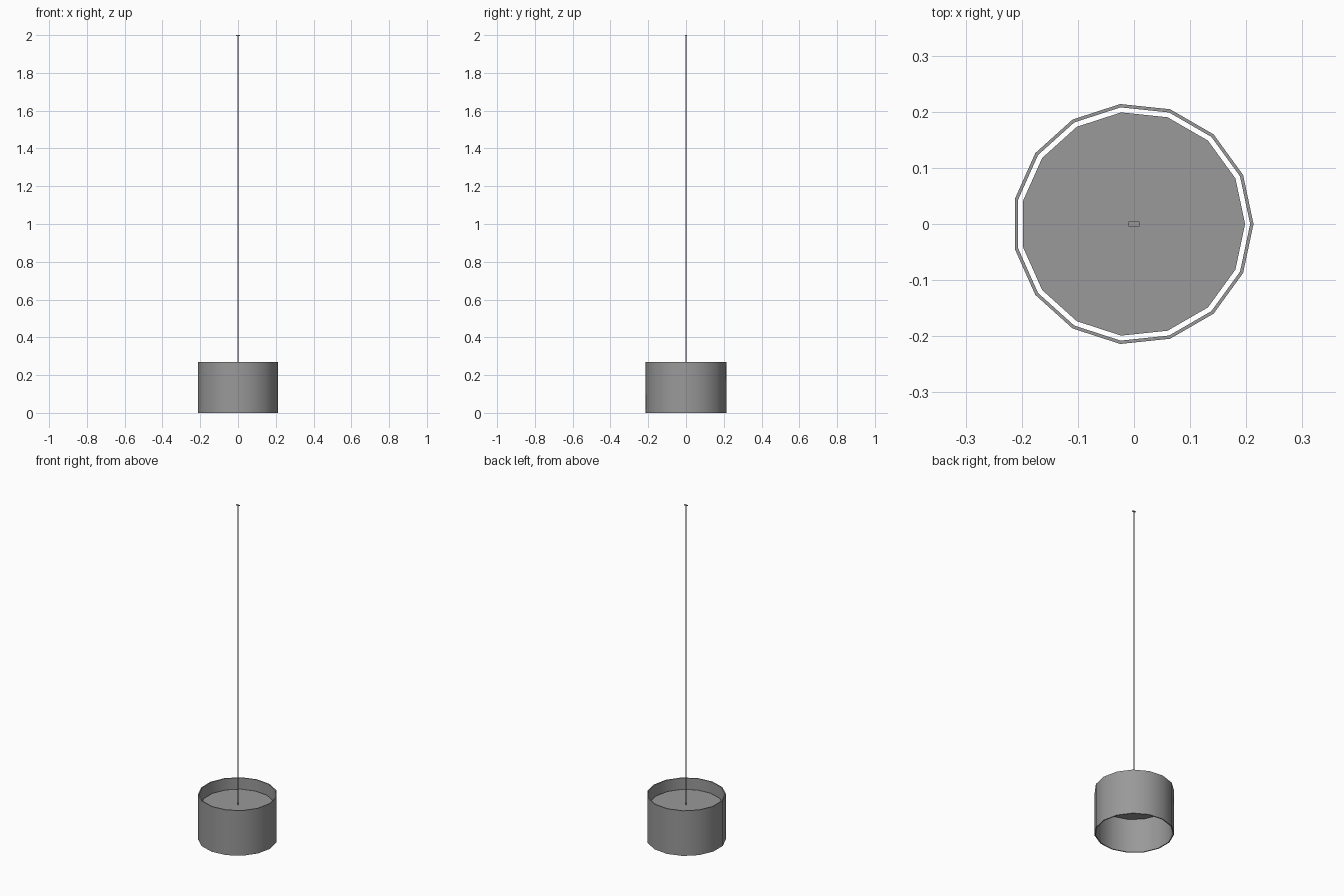
import bpy
import bmesh
from math import cos, sin, tau

cube = bpy.data.objects.get("Cube")
if cube:
    bpy.data.objects.remove(cube, do_unlink=True)

SIDES = 15
CENTRE_X = -0.002

grey = bpy.data.materials.new("plain_grey")
grey.use_nodes = True
grey.diffuse_color = (0.32, 0.32, 0.32, 1)
grey.node_tree.nodes["Principled BSDF"].inputs["Base Color"].default_value = grey.diffuse_color


def finish(name, bm, smooth=False):
    bmesh.ops.recalc_face_normals(bm, faces=bm.faces)
    mesh = bpy.data.meshes.new(name)
    bm.to_mesh(mesh)
    bm.free()
    mesh.materials.append(grey)
    obj = bpy.data.objects.new(name, mesh)
    bpy.context.collection.objects.link(obj)
    if smooth:
        bpy.ops.object.select_all(action='DESELECT')
        obj.select_set(True)
        bpy.context.view_layer.objects.active = obj
        bpy.ops.object.shade_smooth_by_angle(angle=0.6)
    return obj


def lathe(name, profile, closed):
    """Turn a (radius, z) profile about the vertical axis."""
    bm = bmesh.new()
    rings = [[bm.verts.new((CENTRE_X + r * cos(tau * i / SIDES), r * sin(tau * i / SIDES), z))
              for i in range(SIDES)] for r, z in profile]
    pairs = list(zip(rings, rings[1:]))
    if closed:
        pairs.append((rings[-1], rings[0]))
    else:
        bm.faces.new(rings[0])
        bm.faces.new(rings[-1])
    for a, b in pairs:
        for i in range(SIDES):
            j = (i + 1) % SIDES
            bm.faces.new((a[i], a[j], b[j], b[i]))
    return finish(name, bm, True)


def box(name, width, depth, bottom, top):
    bm = bmesh.new()
    bmesh.ops.create_cube(bm, size=1)
    for v in bm.verts:
        v.co.x *= width
        v.co.y *= depth
        v.co.z = top if v.co.z > 0 else bottom
    return finish(name, bm)


# Open drum shade with a thin wall
lathe("shade", [(0.215, 0), (0.215, 0.27), (0.209, 0.27), (0.209, 0)], True)

# Disc held inside the shade
lathe("diffuser_disc", [(0.2, 0.198), (0.2, 0.206)], False)

# Hanging cord and its small ceiling plate
box("cord", 0.006, 0.004, 0.206, 1.998)
box("ceiling_plate", 0.02, 0.009, 1.996, 2.0)
